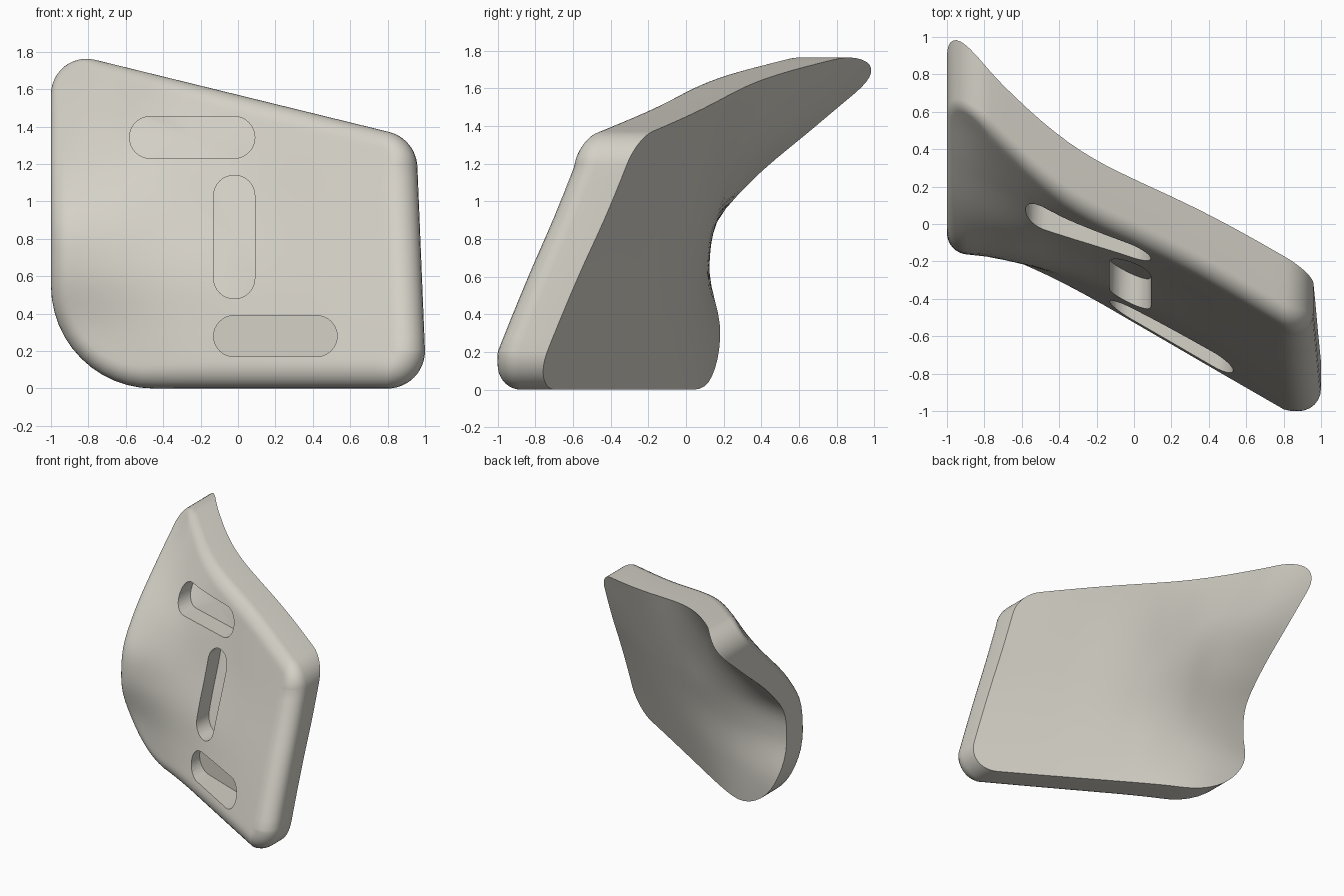
import bpy, bmesh, math
from mathutils import Vector

if "Cube" in bpy.data.objects:
    bpy.data.objects.remove(bpy.data.objects["Cube"])

# Depth (y) of the rear face, sampled on a coarse x / z lattice
XS = [-1, -0.8, -0.6, -0.4, -0.2, 0, 0.5, 1]
ZS = [0, 0.3, 0.65, 0.9, 1.1, 1.4, 1.76]
DEPTH = [
    [0.18, 0.15, 0.10, 0.015, -0.095, -0.215, -0.515, -0.81],
    [0.19, 0.16, 0.115, 0.05, -0.03, -0.13, -0.41, -0.70],
    [0.125, 0.122, 0.11, 0.085, 0.035, -0.037, -0.285, -0.56],
    [0.17, 0.168, 0.16, 0.145, 0.105, 0.04, -0.195, -0.45],
    [0.34, 0.29, 0.245, 0.21, 0.16, 0.10, -0.125, -0.37],
    [0.69, 0.555, 0.435, 0.335, 0.26, 0.19, -0.02, -0.26],
    [1.12, 0.85, 0.675, 0.525, 0.395, 0.295, 0.11, -0.12],
]
# Front-to-back thickness along x
THICK = [0.28, 0.295, 0.32, 0.335, 0.345, 0.35, 0.35, 0.345]
FILLET = 0.115


def spline(xs, ys, x):
    """Smooth curve through unevenly spaced samples."""
    n = len(xs)
    i = max(0, min(n - 2, sum(1 for v in xs if v <= x) - 1))

    def chord(k):
        return (ys[k + 1] - ys[k]) / (xs[k + 1] - xs[k])

    def slope(k):
        if k == 0:
            return 1.5 * chord(0) - 0.5 * slope(1)
        if k == n - 1:
            return 1.5 * chord(n - 2) - 0.5 * slope(n - 2)
        a, b = xs[k] - xs[k - 1], xs[k + 1] - xs[k]
        return (chord(k - 1) * b + chord(k) * a) / (a + b)
    h = xs[i + 1] - xs[i]
    t = (x - xs[i]) / h
    return ((2*t**3 - 3*t*t + 1) * ys[i] + (t**3 - 2*t*t + t) * h * slope(i)
            + (3*t*t - 2*t**3) * ys[i + 1] + (t**3 - t*t) * h * slope(i + 1))


def back_y(x, z):
    return spline(ZS, [spline(XS, row, x) for row in DEPTH], z)


def ramp(v):
    v = max(0, min(1, v))
    return v * v * (3 - 2 * v)


def front_y(x, z):
    # thicker at the upper left corner, thinner at the upper middle
    extra = 0.05 * ramp((z - 0.9) / 0.6) * ramp((-0.6 - x) / 0.4)
    extra -= 0.028 * ramp((z - 0.5) / 0.6) * ramp(1 - abs(x))
    return back_y(x, z) - spline(XS, THICK, x) - extra


def rounded_outline(corners, arc=12, step=0.07):
    """Counter-clockwise rounded polygon as (point, outward normal) pairs."""
    out, n = [], len(corners)
    for i, (x, z, r) in enumerate(corners):
        p = Vector((x, z))
        a = (Vector(corners[i - 1][:2]) - p).normalized()
        b = (Vector(corners[(i + 1) % n][:2]) - p).normalized()
        half = a.angle(b) / 2
        mid = p + (a + b).normalized() * (r / math.sin(half))
        start = math.atan2(a.x, -a.y)
        turn = math.pi - 2 * half
        for k in range(arc + 1):
            t = start + turn * k / arc
            nrm = Vector((math.cos(t), math.sin(t)))
            out.append((mid + nrm * r, nrm))
    # subdivide the straight runs
    full = []
    for i, (p, nrm) in enumerate(out):
        q = out[(i + 1) % len(out)][0]
        full.append((p, nrm))
        if i % (arc + 1) == arc:
            m = max(1, round((q - p).length / step))
            full += [(p.lerp(q, k / m), nrm) for k in range(1, m)]
    return full


def loft(name, rings, first, last):
    """Skin a stack of closed rings and close both ends with a fan."""
    bm = bmesh.new()
    loops = [[bm.verts.new(c) for c in ring] for ring in rings]
    n = len(loops[0])
    for a, b in zip(loops, loops[1:]):
        for i in range(n):
            j = (i + 1) % n
            bm.faces.new((a[i], a[j], b[j], b[i]))
    for tip, loop in ((first, loops[0]), (last, loops[-1])):
        v = bm.verts.new(tip)
        for i in range(n):
            bm.faces.new((v, loop[i], loop[(i + 1) % n]))
    bmesh.ops.recalc_face_normals(bm, faces=bm.faces)
    mesh = bpy.data.meshes.new(name)
    bm.to_mesh(mesh)
    bm.free()
    ob = bpy.data.objects.new(name, mesh)
    bpy.context.collection.objects.link(ob)
    return ob


# Curved plate: front skin, rolled front edge, side wall, rear skin
outline = rounded_outline([(-1, 0, 0.55), (1.008, 0, 0.2), (0.953, 1.336, 0.2), (-1, 1.815, 0.19)])
centre = Vector((0, 0.85))
ROLL, FILL = 8, 24
roll = [[] for _ in range(ROLL + 1)]
inner = []
for p, nrm in outline:
    c = p - nrm * FILLET
    e = 0.03
    s = (front_y(*(c + nrm * e)) - front_y(*(c - nrm * e))) / (2 * e)
    yc = front_y(*c) + FILLET * math.sqrt(1 + s * s)
    start = math.atan(s)
    for k in range(ROLL + 1):
        t = start + (math.pi / 2 - start) * k / ROLL
        q = c + nrm * (FILLET * math.sin(t))
        roll[k].append((q.x, yc - FILLET * math.cos(t), q.y))
    inner.append(c + nrm * (FILLET * math.sin(start)))


def skin(points, f, func):
    ring = [centre.lerp(p, f) for p in points]
    return [(q.x, func(q.x, q.y), q.y) for q in ring]


edge = [p for p, _ in outline]
rings = [skin(inner, k / FILL, front_y) for k in range(1, FILL)]
rings += roll
rings += [skin(edge, k / FILL, back_y) for k in range(FILL, 0, -1)]
plate = loft("curved_plate", rings,
             (centre.x, front_y(*centre), centre.y), (centre.x, back_y(*centre), centre.y))


# Blind slots with rounded ends
def slot(name, x0, x1, z0, z1, floor):
    r = min(x1 - x0, z1 - z0) / 2 - 0.0005
    pts = [p for p, _ in rounded_outline([(x0, z0, r), (x1, z0, r), (x1, z1, r), (x0, z1, r)], 8)]
    mx, mz = (x0 + x1) / 2, (z0 + z1) / 2
    ob = loft(name, [[(p.x, -1.5, p.y) for p in pts], [(p.x, floor(p.x, p.y), p.y) for p in pts]],
              (mx, -1.5, mz), (mx, floor(mx, mz), mz))
    ob.hide_render = True
    return ob


def even_floor(x, z):
    return front_y(x, z) + 0.16


def tilted_floor(x, z):
    return front_y(0.2, 0.28) + 0.16 - 0.38 * (x - 0.2)


cutters = [slot("upper_slot_cutter", -0.58, 0.09, 1.23, 1.455, even_floor),
           slot("middle_slot_cutter", -0.13, 0.09, 0.48, 1.14, even_floor),
           slot("lower_slot_cutter", -0.13, 0.53, 0.17, 0.39, tilted_floor)]
for cutter in cutters:
    mod = plate.modifiers.new(cutter.name, 'BOOLEAN')
    mod.operation, mod.solver, mod.object = 'DIFFERENCE', 'EXACT', cutter
bpy.context.view_layer.update()
cut_mesh = bpy.data.meshes.new_from_object(plate.evaluated_get(bpy.context.evaluated_depsgraph_get()))
plate.modifiers.clear()
plate.data = cut_mesh
for cutter in cutters:
    bpy.data.objects.remove(cutter)

# Single warm grey finish
mat = bpy.data.materials.new("warm_grey")
mat.diffuse_color = (0.66, 0.635, 0.57, 1)
mat.use_nodes = True
mat.node_tree.nodes["Principled BSDF"].inputs["Base Color"].default_value = mat.diffuse_color
plate.data.materials.clear()
plate.data.materials.append(mat)
bpy.context.view_layer.objects.active = plate
plate.select_set(True)
bpy.ops.object.shade_smooth_by_angle(angle=math.radians(35))
